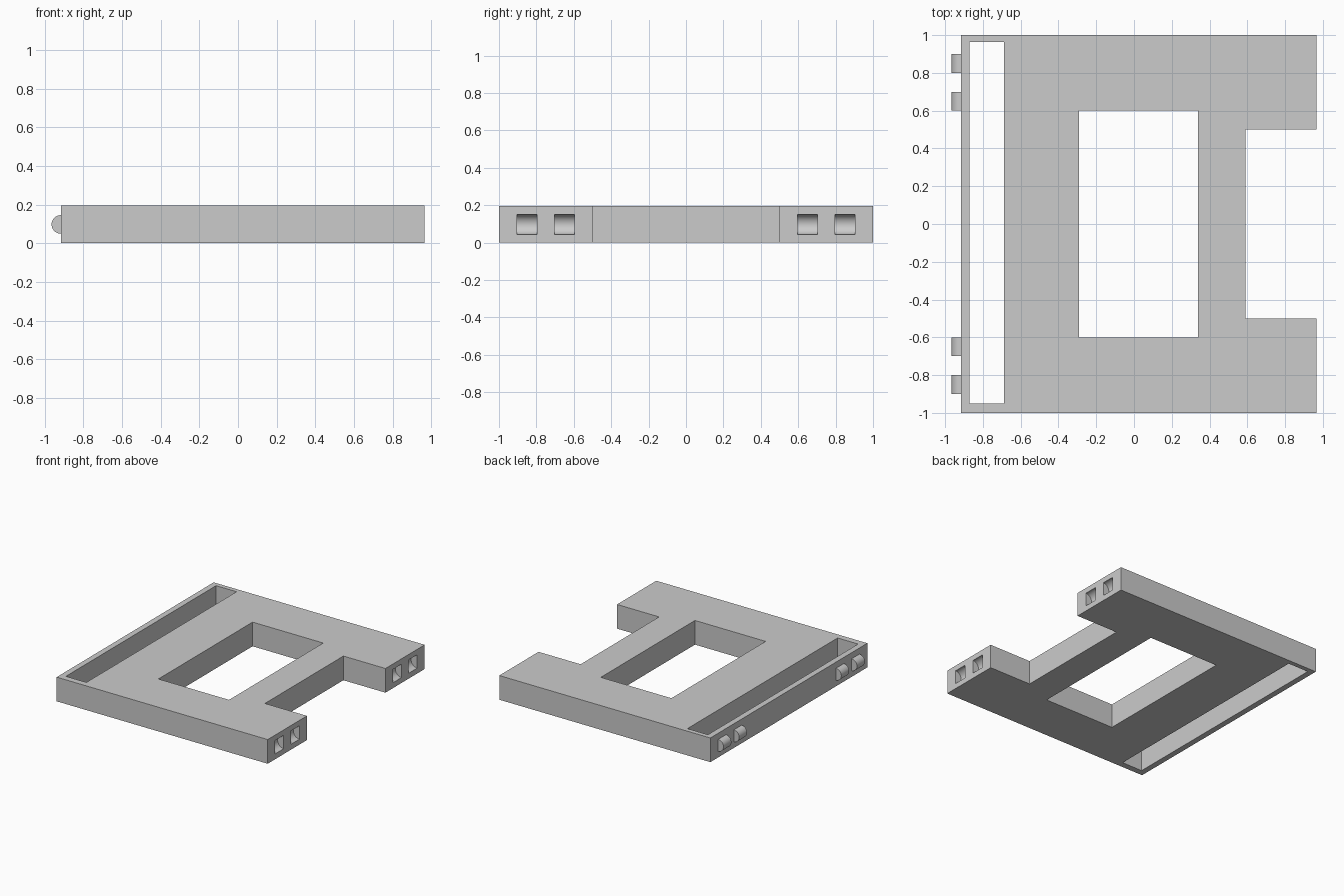
import bpy, bmesh, math

cube = bpy.data.objects.get("Cube")
if cube:
    bpy.data.objects.remove(cube, do_unlink=True)

HEIGHT = 0.195
LEFT_EDGE, RIGHT_EDGE = -0.917, 0.965
MID_Z = HEIGHT / 2

grey = bpy.data.materials.new("light grey")
grey.use_nodes = True
grey.diffuse_color = (0.6, 0.6, 0.6, 1)
grey.node_tree.nodes["Principled BSDF"].inputs["Base Color"].default_value = (0.6, 0.6, 0.6, 1)


def add_prism(bm, profile, y0, y1):
    """Extrude an x-z outline along y."""
    face = bm.faces.new([bm.verts.new((x, y0, z)) for x, z in profile])
    result = bmesh.ops.extrude_face_region(bm, geom=[face])
    verts = [v for v in result["geom"] if isinstance(v, bmesh.types.BMVert)]
    bmesh.ops.translate(bm, verts=verts, vec=(0, y1 - y0, 0))


def add_box(bm, x0, x1, y0, y1, z0, z1):
    add_prism(bm, [(x0, z0), (x1, z0), (x1, z1), (x0, z1)], y0, y1)


def half_round(edge_x, radius, overhang, steps=24):
    """Half disc bulging to -x, with a short flat tab on its straight side."""
    arc = [math.pi / 2 + math.pi * i / steps for i in range(steps + 1)]
    points = [(edge_x + radius * math.cos(a), MID_Z + radius * math.sin(a)) for a in arc]
    return points + [(edge_x + overhang, MID_Z - radius), (edge_x + overhang, MID_Z + radius)]


def make_object(name, bm):
    bmesh.ops.recalc_face_normals(bm, faces=bm.faces[:])
    mesh = bpy.data.meshes.new(name)
    bm.to_mesh(mesh)
    bm.free()
    mesh.materials.append(grey)
    obj = bpy.data.objects.new(name, mesh)
    bpy.context.collection.objects.link(obj)
    return obj


def smooth(obj):
    bpy.ops.object.select_all(action="DESELECT")
    obj.select_set(True)
    bpy.context.view_layer.objects.active = obj
    bpy.ops.object.shade_smooth_by_angle(angle=math.radians(30))


# Slab
bm = bmesh.new()
add_box(bm, LEFT_EDGE, RIGHT_EDGE, -1, 1, 0, HEIGHT)
frame = make_object("frame", bm)

# Openings: long slot, central window, edge notch, rounded sockets
bm = bmesh.new()
add_box(bm, -0.87, -0.687, -0.95, 0.963, -0.1, 0.3)
add_box(bm, -0.29, 0.34, -0.6, 0.6, -0.1, 0.3)
add_box(bm, 0.59, 1.1, -0.5, 0.5, -0.1, 0.3)
peg_centres = [side * y for side in (-1, 1) for y in (0.65, 0.85)]
for y in peg_centres:
    add_prism(bm, half_round(RIGHT_EDGE, 0.054, 0.05), y - 0.054, y + 0.054)
cutter = make_object("opening_cutter", bm)
cutter.hide_render = True

cut = frame.modifiers.new("openings", "BOOLEAN")
cut.operation = "DIFFERENCE"
cut.solver = "EXACT"
cut.object = cutter
bpy.context.view_layer.objects.active = frame
bpy.ops.object.modifier_apply(modifier=cut.name)
bpy.data.objects.remove(cutter, do_unlink=True)
smooth(frame)

# Half-round pegs on the opposite edge
for i, y in enumerate(peg_centres):
    bm = bmesh.new()
    add_prism(bm, half_round(LEFT_EDGE, 0.048, 0.01), y - 0.05, y + 0.05)
    smooth(make_object(f"peg_{i + 1}", bm))
